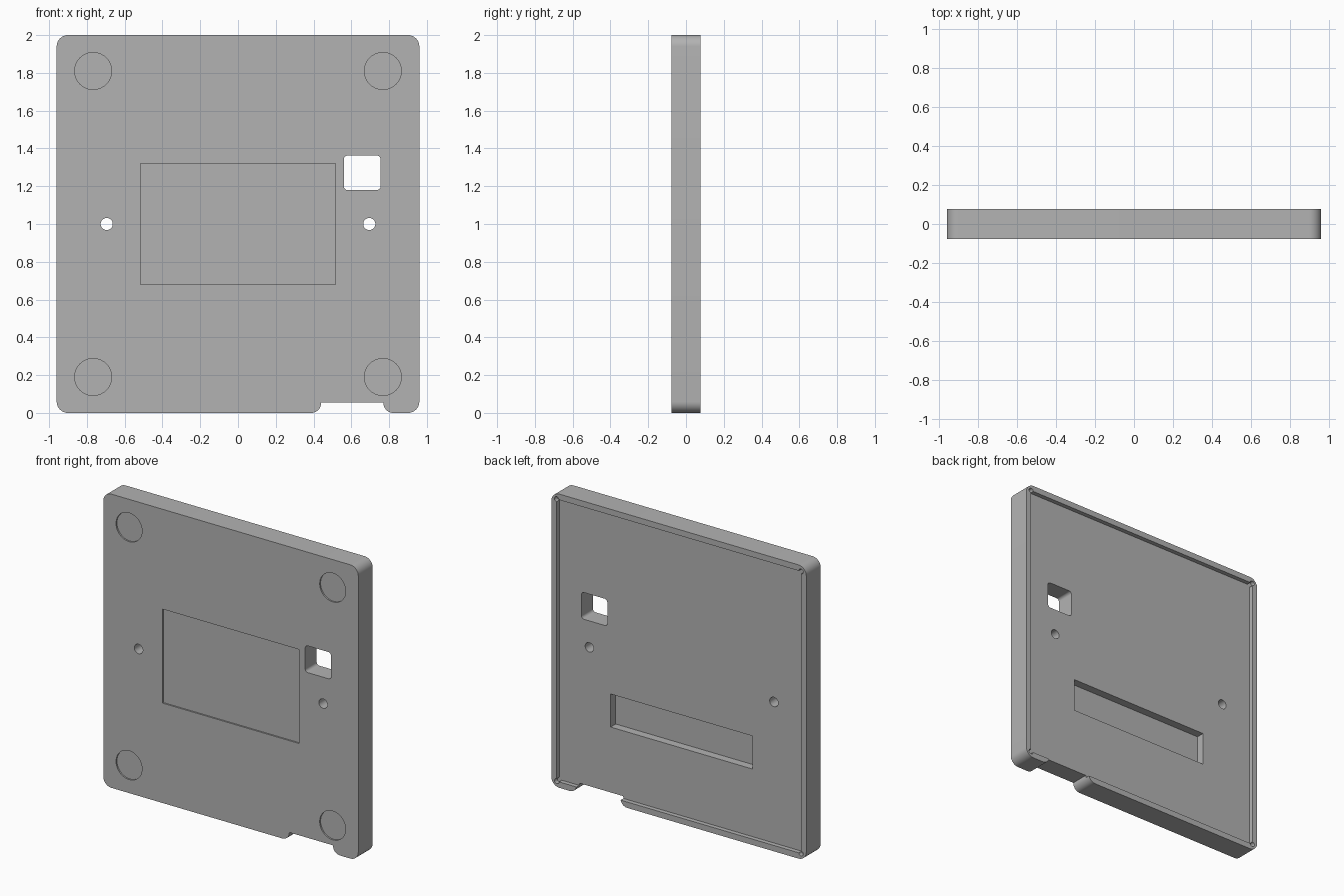
import bpy, bmesh, math
from mathutils import Vector

if "Cube" in bpy.data.objects:
    bpy.data.objects.remove(bpy.data.objects["Cube"])

grey = bpy.data.materials.new("plain grey")
grey.use_nodes = True
colour = (0.45, 0.45, 0.45, 1)
grey.diffuse_color = colour
grey.node_tree.nodes["Principled BSDF"].inputs["Base Color"].default_value = colour

HALF_W, HEIGHT, HALF_D = 0.96, 2.0, 0.077
FLOOR = HALF_D - 0.03      # floor of the shallow pocket in the back
SKIN = 0.01                # depth of the front recesses
OUT = 0.2                  # cutters reach this far past the plate


def rounded(corners, steps=10):
    """Outline from (x, z, radius) corners, right angles replaced by arcs."""
    points = []
    for i, (x, z, r) in enumerate(corners):
        p = Vector((x, z))
        if r == 0:
            points.append(p)
            continue
        before = (Vector(corners[i - 1][:2]) - p).normalized() * r
        after = (Vector(corners[(i + 1) % len(corners)][:2]) - p).normalized() * r
        for k in range(steps + 1):
            a = math.pi / 2 * k / steps
            points.append(p + before * (1 - math.sin(a)) + after * (1 - math.cos(a)))
    return points


def box(x0, x1, z0, z1, r=0):
    return rounded([(x0, z0, r), (x1, z0, r), (x1, z1, r), (x0, z1, r)])


def circle(x, z, r, sides=40):
    turns = [2 * math.pi * k / sides for k in range(sides)]
    return [Vector((x + r * math.cos(a), z + r * math.sin(a))) for a in turns]


def prism(name, outline, y0, y1):
    """Extrude an x-z outline from y0 to y1."""
    bm = bmesh.new()
    face = bm.faces.new([bm.verts.new((p.x, y0, p.y)) for p in outline])
    new = bmesh.ops.extrude_face_region(bm, geom=[face])["geom"]
    verts = [v for v in new if isinstance(v, bmesh.types.BMVert)]
    bmesh.ops.translate(bm, vec=(0, y1 - y0, 0), verts=verts)
    bmesh.ops.recalc_face_normals(bm, faces=bm.faces)
    mesh = bpy.data.meshes.new(name)
    bm.to_mesh(mesh)
    bm.free()
    mesh.materials.append(grey)
    ob = bpy.data.objects.new(name, mesh)
    bpy.context.collection.objects.link(ob)
    return ob


# Plate with rounded corners and a notch in the bottom edge
R, NOTCH = 0.06, 0.055
plate = prism("cover_plate", rounded([
    (-HALF_W, 0, R), (0.44, 0, 0.052), (0.44, NOTCH, 0), (0.77, NOTCH, 0),
    (0.77, 0, 0.052), (HALF_W, 0, R), (HALF_W, HEIGHT, R), (-HALF_W, HEIGHT, R)]),
    -HALF_D, HALF_D)
bpy.context.view_layer.objects.active = plate
plate.select_set(True)


def cut(outline, y0, y1):
    cutter = prism("cutter", outline, y0, y1)
    cutter.hide_render = True
    mod = plate.modifiers.new("cut", "BOOLEAN")
    mod.operation, mod.solver, mod.object = "DIFFERENCE", "EXACT", cutter
    bpy.ops.object.modifier_apply(modifier=mod.name)
    bpy.data.objects.remove(cutter)


# Back pocket with relieved corners, and the long slot in its floor
PX, PZ = 0.92, 0.04
cut(box(-PX, PX, PZ, HEIGHT - PZ), FLOOR, OUT)
for x in (-PX, PX):
    for z in (PZ, HEIGHT - PZ):
        cut(circle(x, z, 0.017, 20), FLOOR, OUT)
cut(box(-0.535, 0.535, 0.5, 0.725), FLOOR - 0.055, OUT)

# Square window and two screw holes, right through
cut(box(0.56, 0.755, 1.18, 1.362, 0.02), -OUT, OUT)
for x in (-0.695, 0.695):
    cut(circle(x, 1, 0.032), -OUT, OUT)

# Front recesses: label panel and four round feet
cut(box(-0.515, 0.515, 0.68, 1.32), -OUT, SKIN - HALF_D)
for x in (-0.767, 0.767):
    for z in (0.19, 1.81):
        cut(circle(x, z, 0.098), -OUT, SKIN - HALF_D)

bpy.ops.object.shade_smooth_by_angle(angle=math.radians(30))
